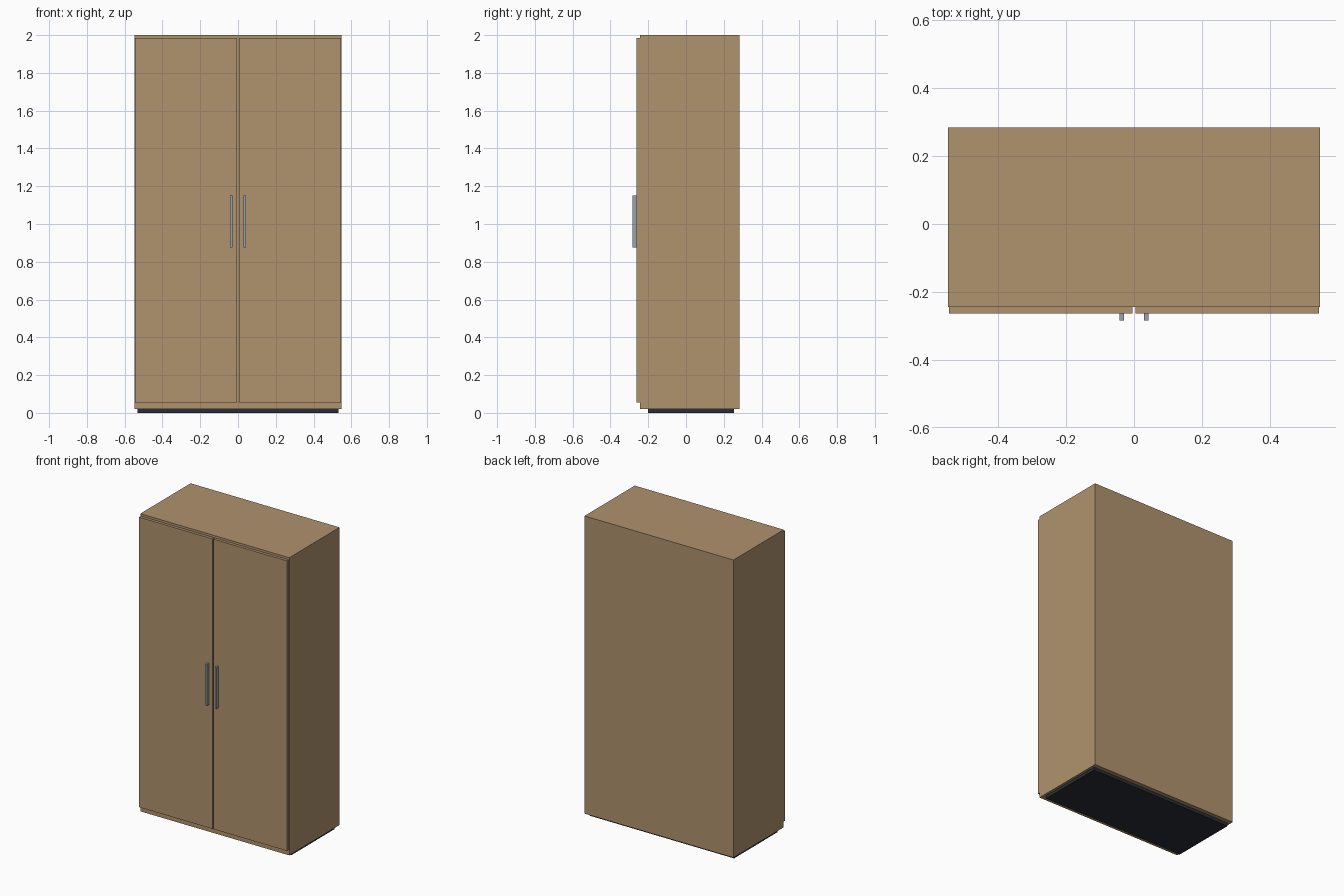
import bpy
import bmesh

if "Cube" in bpy.data.objects:
    bpy.data.objects.remove(bpy.data.objects["Cube"])


def material(name, rgb):
    m = bpy.data.materials.new(name)
    m.diffuse_color = (*rgb, 1.0)
    m.use_nodes = True
    m.node_tree.nodes["Principled BSDF"].inputs["Base Color"].default_value = m.diffuse_color
    return m


WOOD = material("tan wood", (0.434, 0.287, 0.156))
METAL = material("grey metal", (0.33, 0.36, 0.41))
DARK = material("dark plinth", (0.022, 0.027, 0.038))


def box(name, x, y, z, mat):
    """Box spanning the given (low, high) ranges."""
    bm = bmesh.new()
    bmesh.ops.create_cube(bm, size=1.0)
    for v in bm.verts:
        v.co = [r[0] if c < 0 else r[1] for c, r in zip(v.co, (x, y, z))]
    mesh = bpy.data.meshes.new(name)
    bm.to_mesh(mesh)
    bm.free()
    mesh.materials.append(mat)
    obj = bpy.data.objects.new(name, mesh)
    bpy.context.collection.objects.link(obj)
    return obj


# Recessed base and main cabinet body
box("plinth", (-0.532, 0.532), (-0.2, 0.255), (0.0, 0.02), DARK)
box("cabinet_body", (-0.548, 0.548), (-0.244, 0.284), (0.02, 2.0), WOOD)

# Pair of overlay doors with bar handles beside the centre gap
for side, s in (("left", -1), ("right", 1)):
    def span(a, b):
        return tuple(sorted((s * a, s * b)))

    box(side + "_door", span(0.005, 0.544), (-0.263, -0.244), (0.056, 1.985), WOOD)
    box(side + "_handle", span(0.03, 0.042), (-0.284, -0.263), (0.875, 1.15), METAL)
